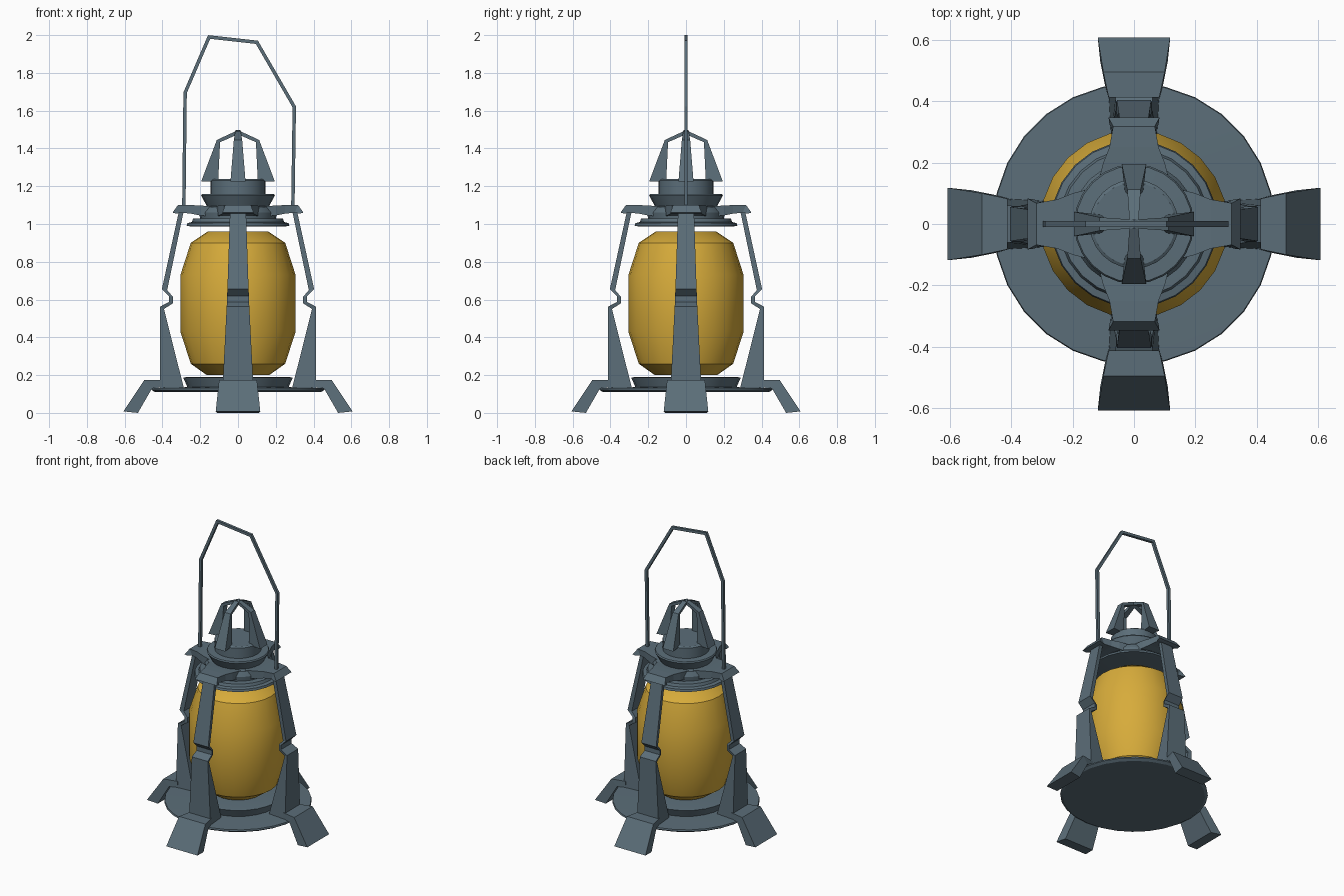
import bpy, bmesh, math
from mathutils import Vector, Matrix

if "Cube" in bpy.data.objects:
    bpy.data.objects.remove(bpy.data.objects["Cube"])


def material(name, rgb):
    m = bpy.data.materials.new(name)
    m.diffuse_color = (*rgb, 1)
    m.use_nodes = True
    m.node_tree.nodes["Principled BSDF"].inputs["Base Color"].default_value = m.diffuse_color
    return m


METAL = material("blue_grey_metal", (0.105, 0.155, 0.19))
GLASS = material("amber_glass", (0.68, 0.41, 0.043))


def finish(name, bm, mat, smooth=None):
    bmesh.ops.recalc_face_normals(bm, faces=bm.faces)
    me = bpy.data.meshes.new(name)
    bm.to_mesh(me)
    bm.free()
    me.materials.append(mat)
    ob = bpy.data.objects.new(name, me)
    bpy.context.collection.objects.link(ob)
    if smooth:
        bpy.ops.object.select_all(action='DESELECT')
        ob.select_set(True)
        bpy.context.view_layer.objects.active = ob
        bpy.ops.object.shade_smooth_by_angle(angle=math.radians(smooth))
    return ob


def lathe(name, profile, mat, sides=24, smooth=25):
    """Closed solid of revolution from (radius, z) points, bottom to top."""
    bm = bmesh.new()
    rings = [[bm.verts.new((r * math.cos(2 * math.pi * i / sides),
                            r * math.sin(2 * math.pi * i / sides), z))
              for i in range(sides)] for r, z in profile]
    for a, b in zip(rings, rings[1:]):
        for i in range(sides):
            j = (i + 1) % sides
            bm.faces.new((a[i], a[j], b[j], b[i]))
    bm.faces.new(rings[0])
    bm.faces.new(rings[-1])
    return finish(name, bm, mat, smooth)


def loft(bm, sections):
    """Skin a series of four-cornered sections, with end caps."""
    rings = [[bm.verts.new(p) for p in s] for s in sections]
    for a, b in zip(rings, rings[1:]):
        for i in range(4):
            j = (i + 1) % 4
            bm.faces.new((a[i], a[j], b[j], b[i]))
    bm.faces.new(rings[0])
    bm.faces.new(rings[-1])


def four_struts(name, outer, inner):
    """Four radial struts; outer and inner points are (radius, z, half width)."""
    bm = bmesh.new()
    for k in range(4):
        turn = Matrix.Rotation(k * math.pi / 2, 3, 'Z')
        loft(bm, [[turn @ Vector(p) for p in
                   ((ro, -wo, zo), (ro, wo, zo), (ri, wi, zi), (ri, -wi, zi))]
                  for (ro, zo, wo), (ri, zi, wi) in zip(outer, inner)])
    return finish(name, bm, METAL)


# Base plate and the collar below the glass
lathe("base_plate", [(0.44, 0.11), (0.458, 0.122), (0.455, 0.132), (0.27, 0.136)], METAL, 28)
lathe("base_collar", [(0.265, 0.13), (0.29, 0.187), (0.27, 0.19)], METAL)

# Glass globe
lathe("glass_globe", [(0.165, 0.20), (0.25, 0.26), (0.305, 0.43),
                      (0.305, 0.73), (0.25, 0.90), (0.16, 0.96)], GLASS, 24, 35)

# Brim, neck and chimney
lathe("cap_brim", [(0.25, 0.987), (0.272, 0.99), (0.268, 1.005),
                   (0.245, 1.01), (0.238, 1.028), (0.2, 1.03)], METAL)
lathe("cap_neck", [(0.20, 1.02), (0.205, 1.06), (0.19, 1.09), (0.165, 1.095),
                   (0.195, 1.15), (0.19, 1.158), (0.145, 1.16),
                   (0.145, 1.23), (0.135, 1.237)], METAL)

# Splayed feet
four_struts("feet",
            [(0.40, 0.175, 0.08), (0.495, 0.175, 0.10), (0.607, 0.008, 0.118)],
            [(0.40, 0.135, 0.08), (0.455, 0.13, 0.095), (0.53, 0.0, 0.11)])

# Notched side posts
four_struts("side_posts",
            [(0.31, 1.08, 0.042), (0.403, 0.655, 0.056), (0.365, 0.618, 0.058),
             (0.365, 0.588, 0.058), (0.413, 0.562, 0.06), (0.413, 0.125, 0.082)],
            [(0.285, 1.08, 0.042), (0.375, 0.65, 0.05), (0.345, 0.615, 0.052),
             (0.345, 0.58, 0.052), (0.392, 0.55, 0.055), (0.285, 0.125, 0.075)])

# Shoulder arms holding the post tops
four_struts("shoulder_arms",
            [(0.12, 1.092, 0.12), (0.20, 1.098, 0.10), (0.25, 1.10, 0.08),
             (0.318, 1.10, 0.068), (0.347, 1.06, 0.083)],
            [(0.12, 1.04, 0.12), (0.20, 1.045, 0.10), (0.25, 1.055, 0.08),
             (0.30, 1.06, 0.068), (0.325, 1.055, 0.08)])

# Crown prongs meeting at the tip
four_struts("crown_prongs",
            [(0.195, 1.225, 0.04), (0.112, 1.445, 0.022), (0.0, 1.497, 0.014)],
            [(0.105, 1.225, 0.03), (0.095, 1.433, 0.02), (0.0, 1.475, 0.014)])

# Bent wire handle, mitred at each bend
path = [Vector(p) for p in ((-0.287, 1.06), (-0.28, 1.695), (-0.153, 1.99),
                            (0.10, 1.962), (0.298, 1.62), (0.29, 1.06))]
half = 0.009
sections = []
for i, p in enumerate(path):
    d0 = (p - path[max(i - 1, 0)]).normalized()
    d1 = (path[min(i + 1, len(path) - 1)] - p).normalized()
    n = Vector((-(d0 + d1).y, (d0 + d1).x)).normalized()
    d = d1 if d1.length else d0
    n *= half / n.dot(Vector((-d.y, d.x)))
    a, b = p + n, p - n
    sections.append([(a.x, -half, a.y), (a.x, half, a.y), (b.x, half, b.y), (b.x, -half, b.y)])
bm = bmesh.new()
loft(bm, sections)
finish("wire_handle", bm, METAL)
